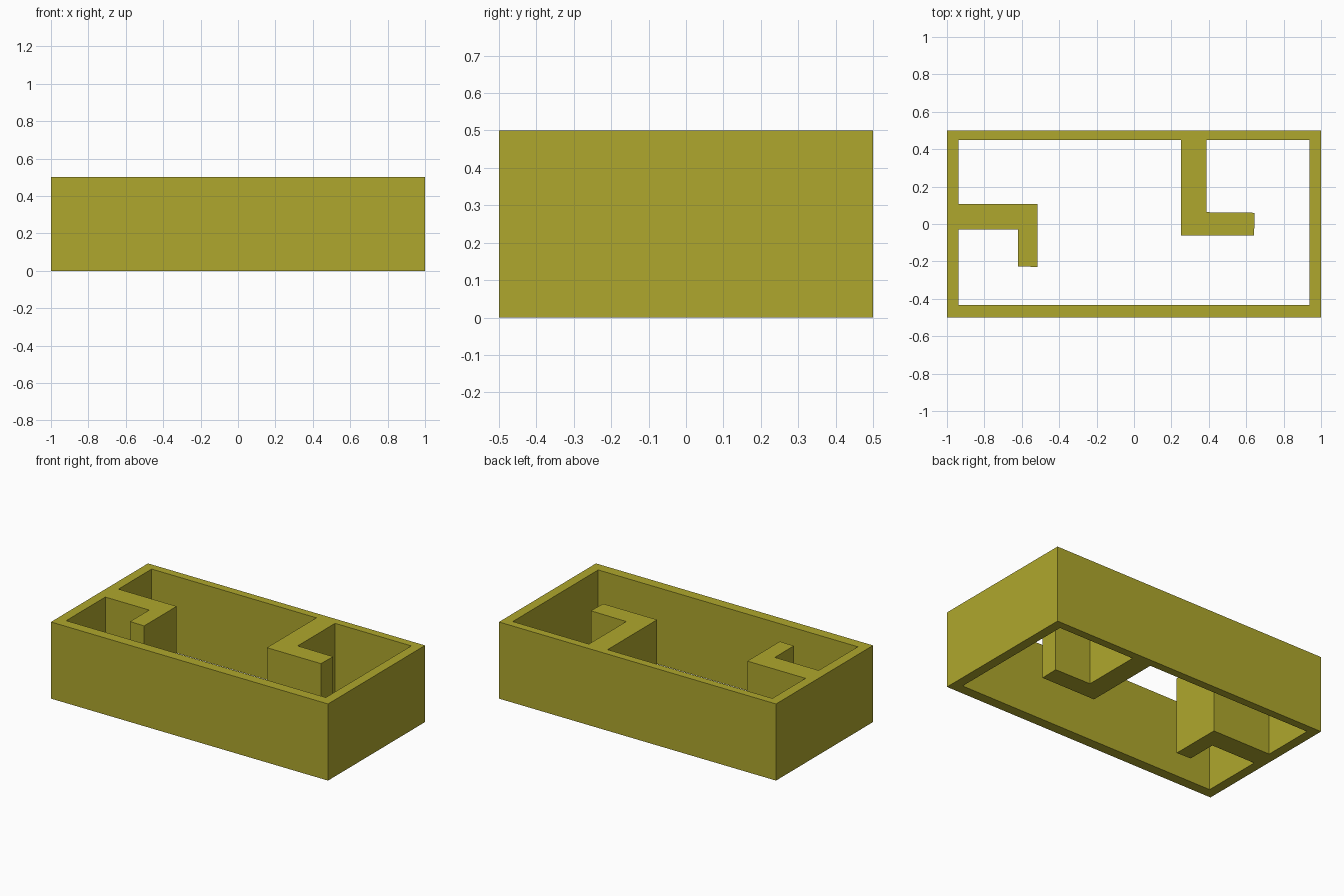
import bpy, bmesh

if "Cube" in bpy.data.objects:
    bpy.data.objects.remove(bpy.data.objects["Cube"])

HEIGHT = 0.5

# Outer outline and inner cavity outline (with two L-shaped partitions), seen from above
outer = [(-1, -0.5), (1, -0.5), (1, 0.5), (-1, 0.5)]
inner = [(-0.937, -0.433), (0.937, -0.433), (0.937, 0.448),
         # partition growing from the back wall
         (0.387, 0.448), (0.387, 0.063), (0.645, 0.06), (0.642, -0.062), (0.252, -0.062),
         (0.252, 0.448), (-0.937, 0.448),
         # partition growing from the left wall
         (-0.937, 0.106), (-0.517, 0.106), (-0.517, -0.23), (-0.62, -0.226),
         (-0.62, -0.03), (-0.937, -0.03)]


def add_loop(bm, points):
    verts = [bm.verts.new((x, y, 0)) for x, y in points]
    return [bm.edges.new((v, verts[(i + 1) % len(verts)])) for i, v in enumerate(verts)]


# Fill between the outlines, then raise the walls
bm = bmesh.new()
edges = add_loop(bm, outer) + add_loop(bm, inner)
bmesh.ops.triangle_fill(bm, use_beauty=True, edges=edges, normal=(0, 0, 1))
raised = bmesh.ops.extrude_face_region(bm, geom=bm.faces[:], use_keep_orig=True)
top = [g for g in raised["geom"] if isinstance(g, bmesh.types.BMVert)]
bmesh.ops.translate(bm, verts=top, vec=(0, 0, HEIGHT))
bmesh.ops.recalc_face_normals(bm, faces=bm.faces[:])

mesh = bpy.data.meshes.new("partitioned_walls")
bm.to_mesh(mesh)
bm.free()

# Single olive colour
olive = bpy.data.materials.new("olive_yellow")
olive.diffuse_color = (0.43, 0.39, 0.026, 1)
olive.use_nodes = True
olive.node_tree.nodes["Principled BSDF"].inputs["Base Color"].default_value = olive.diffuse_color
mesh.materials.append(olive)

walls = bpy.data.objects.new("partitioned_walls", mesh)
bpy.context.collection.objects.link(walls)
